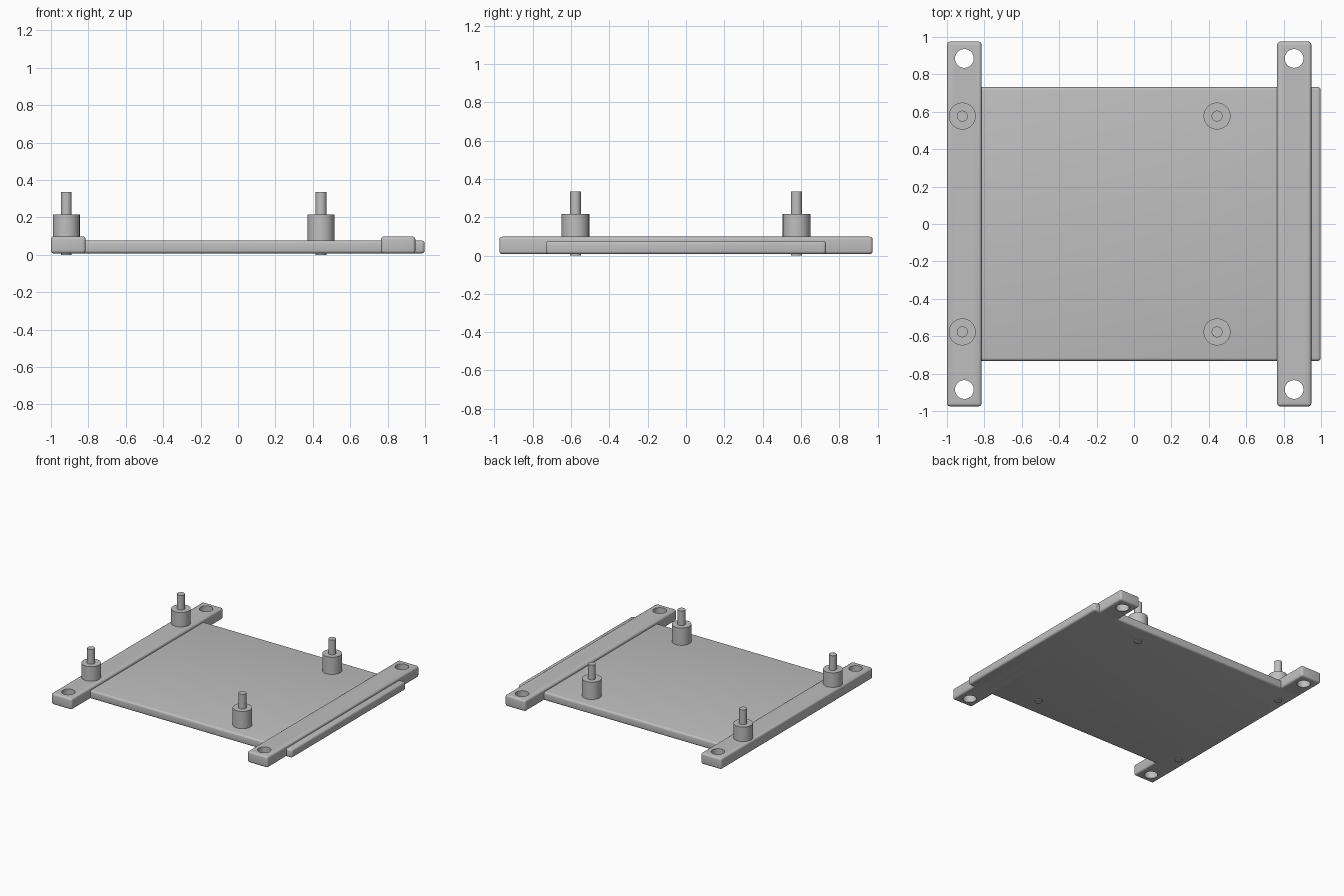
import bpy
import math

if "Cube" in bpy.data.objects:
    bpy.data.objects.remove(bpy.data.objects["Cube"], do_unlink=True)

grey = bpy.data.materials.new("plain grey")
grey.use_nodes = True
COLOR = (0.52, 0.52, 0.52, 1)
grey.diffuse_color = COLOR
grey.node_tree.nodes["Principled BSDF"].inputs["Base Color"].default_value = COLOR

BASE = 0.007      # underside of plate and bars
PLATE_TOP = 0.076
BAR_TOP = 0.098


def apply_modifier(obj, name):
    bpy.context.view_layer.objects.active = obj
    bpy.ops.object.modifier_apply(modifier=name)


def rounded_box(name, x0, x1, half_y, z0, z1, radius):
    bpy.ops.mesh.primitive_cube_add(size=1, location=((x0 + x1) / 2, 0, (z0 + z1) / 2))
    obj = bpy.context.object
    obj.name = name
    obj.scale = (x1 - x0, half_y * 2, z1 - z0)
    bpy.ops.object.transform_apply(location=False, rotation=False, scale=True)
    bevel = obj.modifiers.new("Rounding", "BEVEL")
    bevel.width = radius
    bevel.segments = 4
    apply_modifier(obj, "Rounding")
    obj.data.materials.append(grey)
    return obj


def cylinder(name, x, y, radius, z0, z1, sides=48):
    bpy.ops.mesh.primitive_cylinder_add(vertices=sides, radius=radius, depth=z1 - z0,
                                        location=(x, y, (z0 + z1) / 2))
    obj = bpy.context.object
    obj.name = name
    obj.data.materials.append(grey)
    return obj


def smooth(obj):
    bpy.ops.object.select_all(action="DESELECT")
    obj.select_set(True)
    bpy.context.view_layer.objects.active = obj
    bpy.ops.object.shade_smooth_by_angle(angle=math.radians(35))


# Base plate
smooth(rounded_box("base_plate", -0.985, 0.998, 0.732, BASE, PLATE_TOP, 0.016))

# Mounting bars with a screw hole near each end
for side, x0, x1, hole_x in (("right", -1.0, -0.815, -0.907), ("left", 0.765, 0.948, 0.856)):
    bar = rounded_box(side + "_mounting_bar", x0, x1, 0.975, BASE, BAR_TOP, 0.016)
    for y in (-0.885, 0.885):
        cutter = cylinder("hole_cutter", hole_x, y, 0.05, -0.1, 0.2)
        cut = bar.modifiers.new("Hole", "BOOLEAN")
        cut.operation = "DIFFERENCE"
        cut.solver = "EXACT"
        cut.object = cutter
        apply_modifier(bar, "Hole")
        bpy.data.objects.remove(cutter, do_unlink=True)
    smooth(bar)

# Standoffs, each with a pin running right through
for side, x, foot in (("right", -0.918, BAR_TOP), ("left", 0.444, PLATE_TOP)):
    for end, y in (("front", -0.577), ("back", 0.577)):
        smooth(cylinder(f"{end}_{side}_standoff", x, y, 0.072, foot - 0.01, 0.216))
        smooth(cylinder(f"{end}_{side}_pin", x, y, 0.029, 0.0, 0.335))
